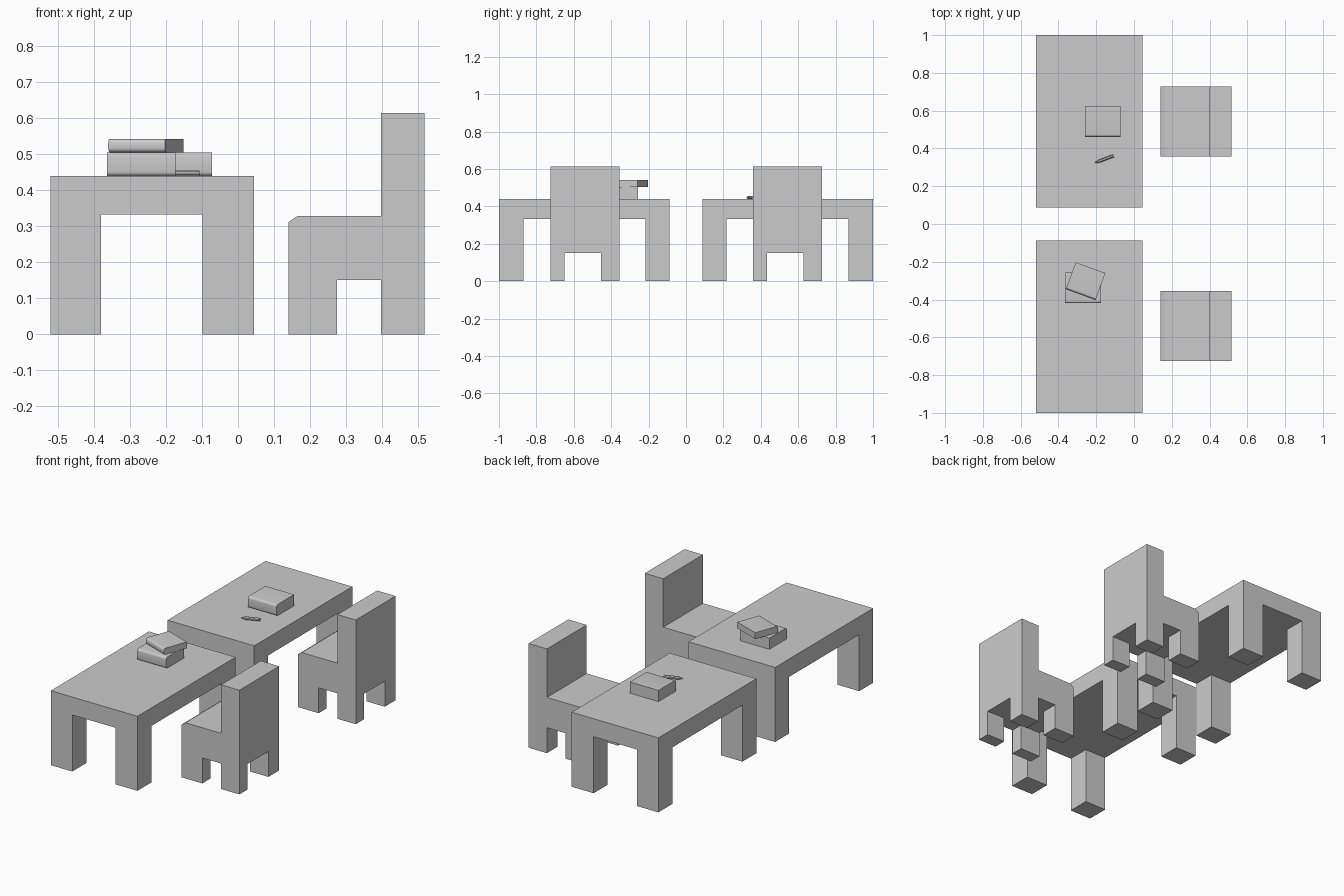
import bpy, bmesh
from math import radians, hypot, atan2
from mathutils import Matrix, Vector

if "Cube" in bpy.data.objects:
    bpy.data.objects.remove(bpy.data.objects["Cube"])


def box(bm, lo, hi):
    lo, hi = Vector(lo), Vector(hi)
    m = Matrix.Translation((lo + hi) / 2) @ Matrix.Diagonal((hi - lo).to_4d())
    bmesh.ops.create_cube(bm, size=1, matrix=m)


def cut(bm, axis, values):
    for v in values:
        co, no = Vector(), Vector()
        co[axis], no[axis] = v, 1
        bmesh.ops.bisect_plane(bm, geom=bm.verts[:] + bm.edges[:] + bm.faces[:],
                               plane_co=co, plane_no=no)


def extrude_to(bm, faces, z):
    res = bmesh.ops.extrude_face_region(bm, geom=faces)
    for g in res["geom"]:
        if isinstance(g, bmesh.types.BMVert):
            g.co.z = z
    old = [f for f in faces if f.is_valid]
    if old:
        bmesh.ops.delete(bm, geom=old, context='FACES')


def legs(bm, xs, ys):
    bm.normal_update()
    for right in (False, True):
        for back in (False, True):
            faces = []
            for f in bm.faces:
                c = f.calc_center_median()
                in_x = c.x > xs[1] if right else c.x < xs[0]
                in_y = c.y > ys[1] if back else c.y < ys[0]
                if f.normal.z < -0.9 and c.z > 0.01 and in_x and in_y:
                    faces.append(f)
            extrude_to(bm, faces, 0)


def finish(bm, name, smooth=False, matrix=None):
    bmesh.ops.recalc_face_normals(bm, faces=bm.faces)
    me = bpy.data.meshes.new(name)
    bm.to_mesh(me)
    bm.free()
    ob = bpy.data.objects.new(name, me)
    bpy.context.collection.objects.link(ob)
    if matrix:
        ob.matrix_world = matrix
    if smooth:
        bpy.ops.object.select_all(action='DESELECT')
        ob.select_set(True)
        bpy.context.view_layer.objects.active = ob
        bpy.ops.object.shade_smooth_by_angle(angle=radians(40))
    return ob


def desk(name, y):
    bm = bmesh.new()
    box(bm, (-0.52, y, 0.333), (0.045, y + 0.913, 0.439))
    xs, ys = (-0.38, -0.098), (y + 0.13, y + 0.783)
    cut(bm, 0, xs)
    cut(bm, 1, ys)
    legs(bm, xs, ys)
    finish(bm, name)


def chair(name, y):
    bm = bmesh.new()
    box(bm, (0.14, y, 0.15), (0.517, y + 0.37, 0.328))
    xs, ys = (0.275, 0.397), (y + 0.075, y + 0.27)
    cut(bm, 0, xs + (0.165,))
    cut(bm, 1, ys)
    legs(bm, xs, ys)
    # Backrest
    bm.normal_update()
    extrude_to(bm, [f for f in bm.faces if f.normal.z > 0.9
                    and f.calc_center_median().x > 0.397], 0.614)
    # Chamfered front edge of the seat
    for v in bm.verts:
        if v.co.x < 0.15 and v.co.z > 0.3:
            v.co.z = 0.311
    finish(bm, name)


def book(name, centre, size, angle=0):
    bm = bmesh.new()
    w, d, h = size
    box(bm, (-w / 2, -d / 2, 0), (w / 2, d / 2, h))
    # Rounded spine on the front side
    spine = [e for e in bm.edges if all(v.co.y < 0 for v in e.verts)
             and abs(e.verts[0].co.z - e.verts[1].co.z) < 1e-5]
    bmesh.ops.bevel(bm, geom=spine, offset=0.012, segments=4, profile=0.5,
                    affect='EDGES')
    finish(bm, name, True, Matrix.Translation(centre)
           @ Matrix.Rotation(radians(angle), 4, 'Z'))


def pen(name, tip, end, r):
    bm = bmesh.new()
    length = hypot(end[0] - tip[0], end[1] - tip[1])
    # Barrel and tapered tip as rings along x
    rings = []
    for x, rad in ((0, 0.003), (0.022, r), (length, r)):
        ring = [bm.verts.new(Matrix.Rotation(radians(45 * i + 22.5), 3, 'X')
                             @ Vector((0, 0, rad)) + Vector((x, 0, 0)))
                for i in range(8)]
        rings.append(ring)
    for a, b in zip(rings, rings[1:]):
        for i in range(8):
            j = (i + 1) % 8
            bm.faces.new((a[i], a[j], b[j], b[i]))
    bm.faces.new(rings[0])
    bm.faces.new(rings[-1])
    ang = atan2(end[1] - tip[1], end[0] - tip[0])
    finish(bm, name, True, Matrix.Translation((tip[0], tip[1], 0.439 + r * 0.95))
           @ Matrix.Rotation(ang, 4, 'Z'))


# Desks and chairs
desk("front_desk", -1.0)
desk("back_desk", 0.087)
chair("front_chair", -0.725)
chair("back_chair", 0.358)

# Items on the desks
book("lower_book", (-0.269, -0.338, 0.439), (0.19, 0.163, 0.066))
book("upper_book", (-0.256, -0.302, 0.505), (0.167, 0.15, 0.037), -20)
book("single_book", (-0.165, 0.543, 0.439), (0.187, 0.163, 0.066))
pen("pen", (-0.205, 0.325), (-0.109, 0.361), 0.009)
